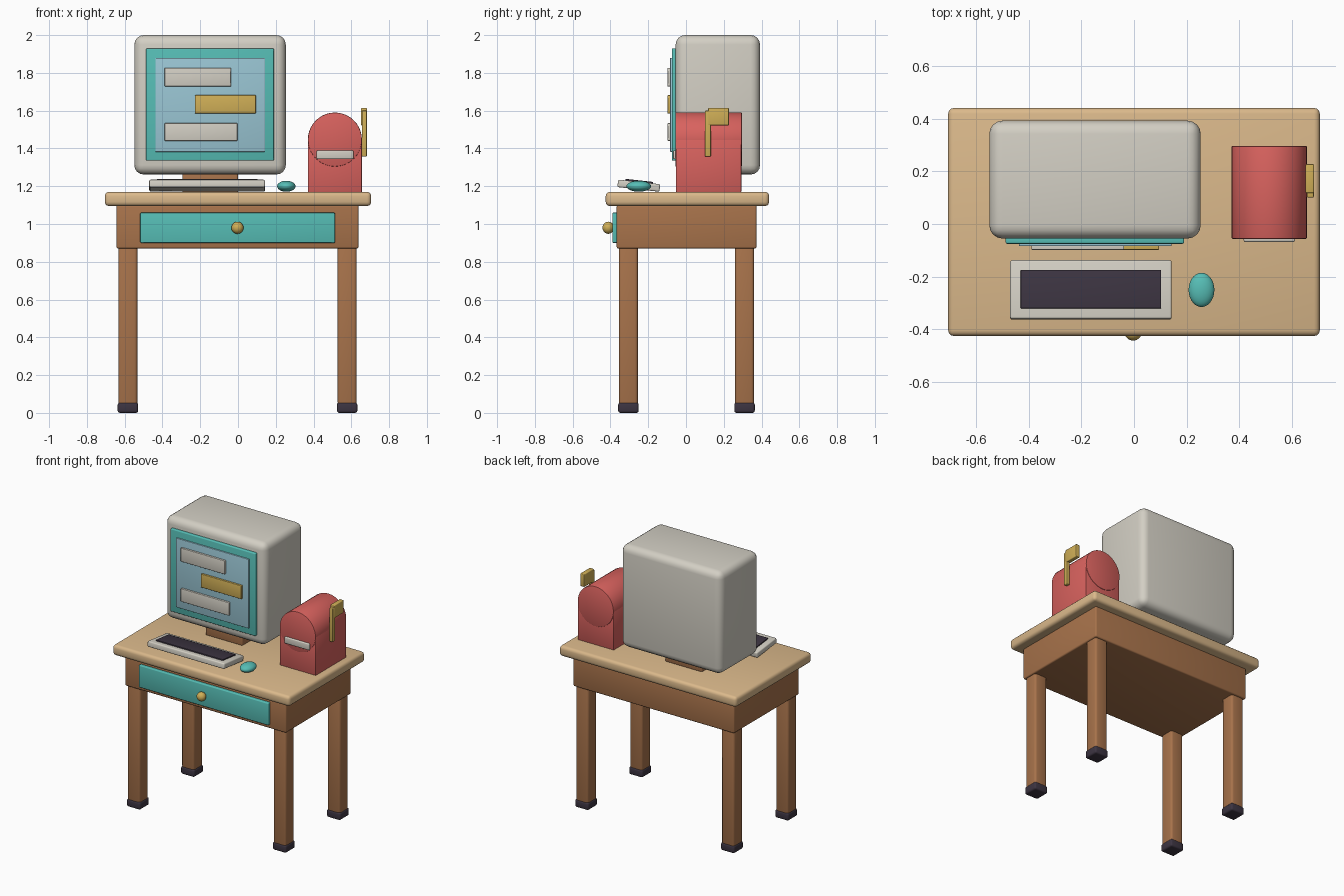
import bpy, bmesh, math
from mathutils import Matrix, Vector

default = bpy.data.objects.get("Cube")
if default:
    bpy.data.objects.remove(default, do_unlink=True)


def material(name, hexcode):
    rgb = [int(hexcode[i:i + 2], 16) / 255 for i in (0, 2, 4)]
    color = [c / 12.92 if c < 0.04 else ((c + 0.055) / 1.055) ** 2.4 for c in rgb] + [1]
    mat = bpy.data.materials.new(name)
    mat.use_nodes = True
    mat.diffuse_color = color
    mat.node_tree.nodes["Principled BSDF"].inputs["Base Color"].default_value = color
    return mat


cream = material("cream plastic", "D3CFC4")
teal = material("teal paint", "56BDB5")
screen_blue = material("screen blue", "9AC6D4")
gold = material("gold", "D0AF57")
red = material("red enamel", "D8625E")
pale_wood = material("pale wood", "DBB98B")
brown_wood = material("brown wood", "A8734B")
charcoal = material("charcoal", "3C3441")


def finish(name, bm, mat, location=(0, 0, 0), tilt=0):
    bmesh.ops.recalc_face_normals(bm, faces=bm.faces)
    mesh = bpy.data.meshes.new(name)
    bm.to_mesh(mesh)
    bm.free()
    mesh.materials.append(mat)
    obj = bpy.data.objects.new(name, mesh)
    obj.location = location
    obj.rotation_euler.x = tilt
    bpy.context.collection.objects.link(obj)
    bpy.ops.object.select_all(action="DESELECT")
    obj.select_set(True)
    bpy.context.view_layer.objects.active = obj
    bpy.ops.object.shade_smooth_by_angle(angle=math.radians(36))
    return obj


def box(name, mat, x, y, z, bevel=0.006, segments=3, tilt=0):
    """Rounded box given by its extent on each axis."""
    low, high = Vector((x[0], y[0], z[0])), Vector((x[1], y[1], z[1]))
    bm = bmesh.new()
    bmesh.ops.create_cube(bm, size=1)
    bmesh.ops.scale(bm, vec=high - low, verts=bm.verts)
    if bevel:
        bmesh.ops.bevel(bm, geom=bm.edges[:], offset=bevel, segments=segments,
                        profile=0.5, affect="EDGES")
    return finish(name, bm, mat, (low + high) / 2, tilt)


def ball(name, mat, center, radii):
    bm = bmesh.new()
    bmesh.ops.create_uvsphere(bm, u_segments=28, v_segments=16, radius=1)
    bmesh.ops.scale(bm, vec=radii, verts=bm.verts)
    return finish(name, bm, mat, center)


# Desk
box("desk_top", pale_wood, (-0.705, 0.705), (-0.425, 0.44), (1.095, 1.17), 0.022)
box("desk_apron", brown_wood, (-0.643, 0.638), (-0.367, 0.373), (0.87, 1.1), 0.01)
for side, cx in (("right", -0.583), ("left", 0.578)):
    for end, cy in (("front", -0.305), ("back", 0.31)):
        box(f"{end}_{side}_leg", brown_wood, (cx - 0.05, cx + 0.05),
            (cy - 0.05, cy + 0.05), (0.04, 0.89), 0.015)
        box(f"{end}_{side}_foot", charcoal, (cx - 0.054, cx + 0.054),
            (cy - 0.054, cy + 0.054), (0, 0.055), 0.012)
box("drawer_front", teal, (-0.518, 0.513), (-0.39, -0.36), (0.9, 1.06))
ball("drawer_knob", gold, (-0.003, -0.412, 0.98), (0.032, 0.03, 0.032))

# Monitor
box("monitor_stand", brown_wood, (-0.295, 0), (0.05, 0.24), (1.165, 1.28), 0.01)
box("monitor_case", cream, (-0.549, 0.253), (-0.055, 0.392), (1.262, 2.0), 0.05, 4)
box("screen_frame", teal, (-0.487, 0.19), (-0.075, -0.045), (1.335, 1.93))
box("screen", screen_blue, (-0.437, 0.143), (-0.084, -0.06), (1.382, 1.88), 0.003)
bars = (("upper", cream, (-0.389, -0.037), (1.728, 1.826)),
        ("middle", gold, (-0.228, 0.095), (1.585, 1.682)),
        ("lower", cream, (-0.389, -0.003), (1.44, 1.534)))
for place, mat, x, z in bars:
    box(f"{place}_screen_bar", mat, x, (-0.098, -0.075), z, 0.004)

# Keyboard, raised along its front edge
tilt = -0.11
body = box("keyboard_body", cream, (-0.47, 0.143), (-0.362, -0.138),
           (1.183, 1.223), 0.008, tilt=tilt)
keys = box("keyboard_keys", charcoal, (-0.43, 0.103), (-0.322, -0.176),
           (0, 0.012), 0.002, tilt=tilt)
lift = Matrix.Rotation(tilt, 3, "X") @ Vector((0, 0, 0.022))
keys.location = body.location + lift

# Mouse
ball("mouse", teal, (0.256, -0.25, 1.2), (0.049, 0.065, 0.029))

# Mailbox: a box under a round barrel
radius, mid_x, arch_z = 0.143, 0.513, 1.447
box("mailbox_body", red, (mid_x - radius, mid_x + radius), (-0.053, 0.293),
    (1.168, arch_z), 0.004, 2)
bm = bmesh.new()
bmesh.ops.create_cone(bm, cap_ends=True, segments=40, radius1=radius,
                      radius2=radius, depth=0.352)
rims = [e for e in bm.edges if any(len(f.verts) > 4 for f in e.link_faces)]
bmesh.ops.bevel(bm, geom=rims, offset=0.004, segments=2, profile=0.5, affect="EDGES")
bmesh.ops.rotate(bm, matrix=Matrix.Rotation(math.pi / 2, 3, "X"), verts=bm.verts)
finish("mailbox_barrel", bm, red, (mid_x, 0.12, arch_z))
box("mail_slot", cream, (0.416, 0.611), (-0.068, -0.04), (1.343, 1.39))
box("flag_pole", gold, (0.656, 0.682), (0.1, 0.132), (1.357, 1.6), 0.005)
box("flag", gold, (0.651, 0.683), (0.117, 0.227), (1.522, 1.614), 0.005)
